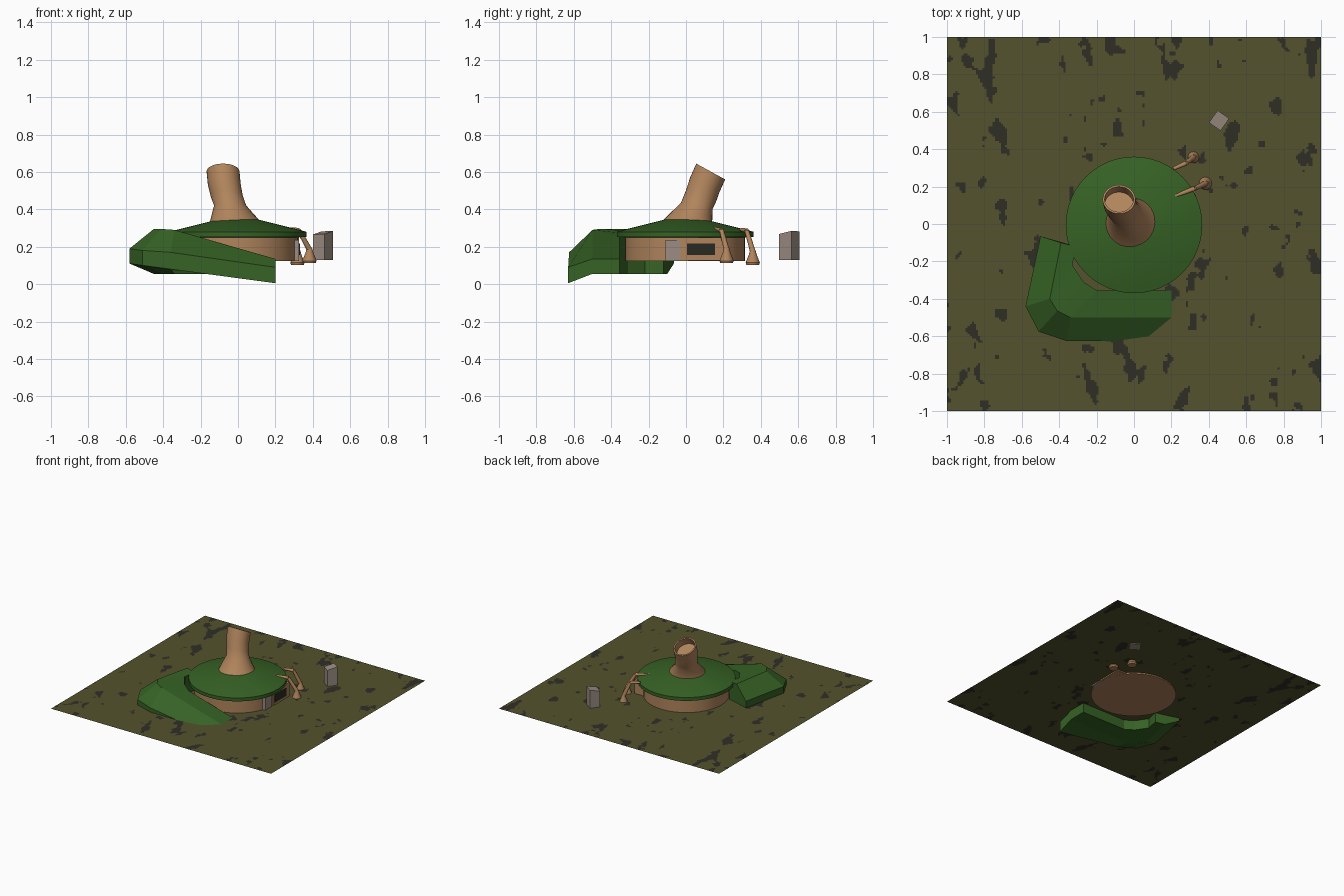
import bpy, bmesh, math
from mathutils import Vector, Matrix, noise

cube = bpy.data.objects.get("Cube")
if cube:
    bpy.data.objects.remove(cube, do_unlink=True)


def material(name, *rgb):
    lin = [((c / 255 + 0.055) / 1.055) ** 2.4 for c in rgb] + [1]
    m = bpy.data.materials.new(name)
    m.use_nodes = True
    m.diffuse_color = lin
    bsdf = m.node_tree.nodes["Principled BSDF"]
    bsdf.inputs["Base Color"].default_value = lin
    bsdf.inputs["Roughness"].default_value = 0.9
    return m


GRASS = material("olive ground", 84, 82, 45)
EARTH = material("dark earth", 47, 46, 38)
GREEN = material("leaf green", 54, 98, 37)
TAN = material("tan clay", 176, 132, 92)
STONE = material("grey stone", 155, 140, 130)
DARK = material("dark window", 42, 42, 36)


def finish(name, bm, *mats, smooth=True):
    bmesh.ops.recalc_face_normals(bm, faces=bm.faces)
    mesh = bpy.data.meshes.new(name)
    bm.to_mesh(mesh)
    bm.free()
    for m in mats:
        mesh.materials.append(m)
    ob = bpy.data.objects.new(name, mesh)
    bpy.context.collection.objects.link(ob)
    if smooth:
        bpy.ops.object.select_all(action='DESELECT')
        ob.select_set(True)
        bpy.context.view_layer.objects.active = ob
        bpy.ops.object.shade_smooth_by_angle(angle=math.radians(35))
    return ob


def loft(name, loops, mat, smooth=True):
    """Skin a list of point loops and cap both ends."""
    bm = bmesh.new()
    rings = [[bm.verts.new(p) for p in loop] for loop in loops]
    n = len(rings[0])
    for a, b in zip(rings, rings[1:]):
        for i in range(n):
            j = (i + 1) % n
            bm.faces.new((a[i], a[j], b[j], b[i]))
    bm.faces.new(rings[0])
    bm.faces.new(rings[-1])
    return finish(name, bm, mat, smooth=smooth)


def ring(center, radius, axis=(0, 0, 1), n=32):
    rot = Vector((0, 0, 1)).rotation_difference(Vector(axis)).to_matrix()
    return [Vector(center) + rot @ Vector((radius * math.cos(t), radius * math.sin(t), 0))
            for t in (2 * math.pi * i / n for i in range(n))]


def lathe(name, x, y, profile, mat, n=48):
    return loft(name, [ring((x, y, z), r, n=n) for r, z in profile], mat)


def limb(name, a, b, ra, rb):
    axis = Vector(b) - Vector(a)
    return loft(name, [ring(a, ra, axis, 12), ring(b, rb, axis, 12)], TAN)


def box(name, center, size, mat, turn=0):
    bm = bmesh.new()
    bmesh.ops.create_cube(bm, size=1, matrix=Matrix.Translation(center)
                          @ Matrix.Rotation(turn, 4, 'Z') @ Matrix.Diagonal((*size, 1)))
    return finish(name, bm, mat, smooth=False)


# Ground sheet with scattered earth patches
FLOOR = 0.135
bm = bmesh.new()
bmesh.ops.create_grid(bm, x_segments=180, y_segments=180, size=1,
                      matrix=Matrix.Translation((0, 0, FLOOR)))


def patchiness(face):
    c = face.calc_center_median()
    return (noise.noise(Vector((c.x * 11, c.y * 7, 3.7)))
            + 0.4 * noise.noise(Vector((c.x * 28, c.y * 22, 8.1))))


ranked = sorted(bm.faces, key=patchiness, reverse=True)
for f in ranked[:int(len(ranked) * 0.07)]:
    f.material_index = 1
finish("ground", bm, GRASS, EARTH, smooth=False)

# Round hut and its shallow roof
lathe("hut_wall", 0, -0.005, [(0.32, 0.125), (0.32, 0.255)], TAN)
lathe("roof", 0, -0.005,
      [(0.31, 0.25), (0.365, 0.252), (0.365, 0.28), (0.33, 0.29), (0.11, 0.345)], GREEN)

# Door and window on the side wall
box("window_frame", (0.27, 0.1, 0.188), (0.114, 0.2, 0.125), TAN)
box("window", (0.328, 0.08, 0.187), (0.008, 0.15, 0.062), DARK)
box("door", (0.285, -0.07, 0.18), (0.08, 0.08, 0.11), STONE)

# Hollow leaning chimney with a flared foot
lean = Vector((0, 0.48, 0.877))
top = Vector((-0.08, 0.132, 0.602))
loft("chimney", [
    ring((-0.015, 0.005, 0.335), 0.135),
    ring((-0.042, 0.058, 0.42), 0.086, (0, 0.18, 1)),
    ring((-0.06, 0.08, 0.47), 0.086, (0, 0.38, 1)),
    ring((-0.073, 0.1, 0.53), 0.088, lean),
    ring(top, 0.088, lean),
    ring(top, 0.077, lean),
    ring(top - lean * 0.06, 0.077, lean),
], TAN)

# Earth bank curving round the hut: outer, ridge and inner points per section
bank = [
    ((0.2, -0.63), (0.2, -0.5), (0.2, -0.355), 0.005, 0.09, 0.135, 0.135),
    ((-0.36, -0.625), (-0.34, -0.5), (-0.2, -0.355), 0.08, 0.17, 0.29, 0.25),
    ((-0.51, -0.575), (-0.41, -0.465), (-0.27, -0.31), 0.1, 0.18, 0.295, 0.27),
    ((-0.58, -0.44), (-0.45, -0.4), (-0.33, -0.22), 0.11, 0.19, 0.295, 0.28),
    ((-0.5, -0.065), (-0.39, -0.1), (-0.31, -0.12), 0.11, 0.19, 0.29, 0.28),
]
loft("earth_bank", [
    [(*out, low), (*out, mid), (*ridge, high), (*inn, inner_high),
     (*inn, 0.055), (*ridge, 0.055)]
    for out, ridge, inn, low, mid, high, inner_high in bank], GREEN, smooth=False)

# Two jointed arms, each carrying a bell-shaped foot
arms = [("front", (0.22, 0.15, 0.297), (0.325, 0.19, 0.288), (0.382, 0.217, 0.185)),
        ("back", (0.21, 0.295, 0.292), (0.278, 0.325, 0.285), (0.318, 0.357, 0.175))]
for side, root, elbow, hand in arms:
    limb(side + "_upper_arm", root, elbow, 0.009, 0.013)
    limb(side + "_lower_arm", elbow, hand, 0.012, 0.015)
    x, y, z = hand
    lathe(side + "_bell", x, y, [(0.034, z - 0.072), (0.038, z - 0.06),
                                 (0.022, z - 0.02), (0.014, z + 0.008)], TAN, n=16)

# Standing stone with a slanted top
stone = box("standing_stone", (0.455, 0.553, 0.2), (0.076, 0.08, 0.14), STONE, math.radians(-35))
for v in stone.data.vertices:
    if v.co.z > 0.2:
        v.co.z += 0.005 + 0.15 * (v.co.x - 0.455 + v.co.y - 0.553)
